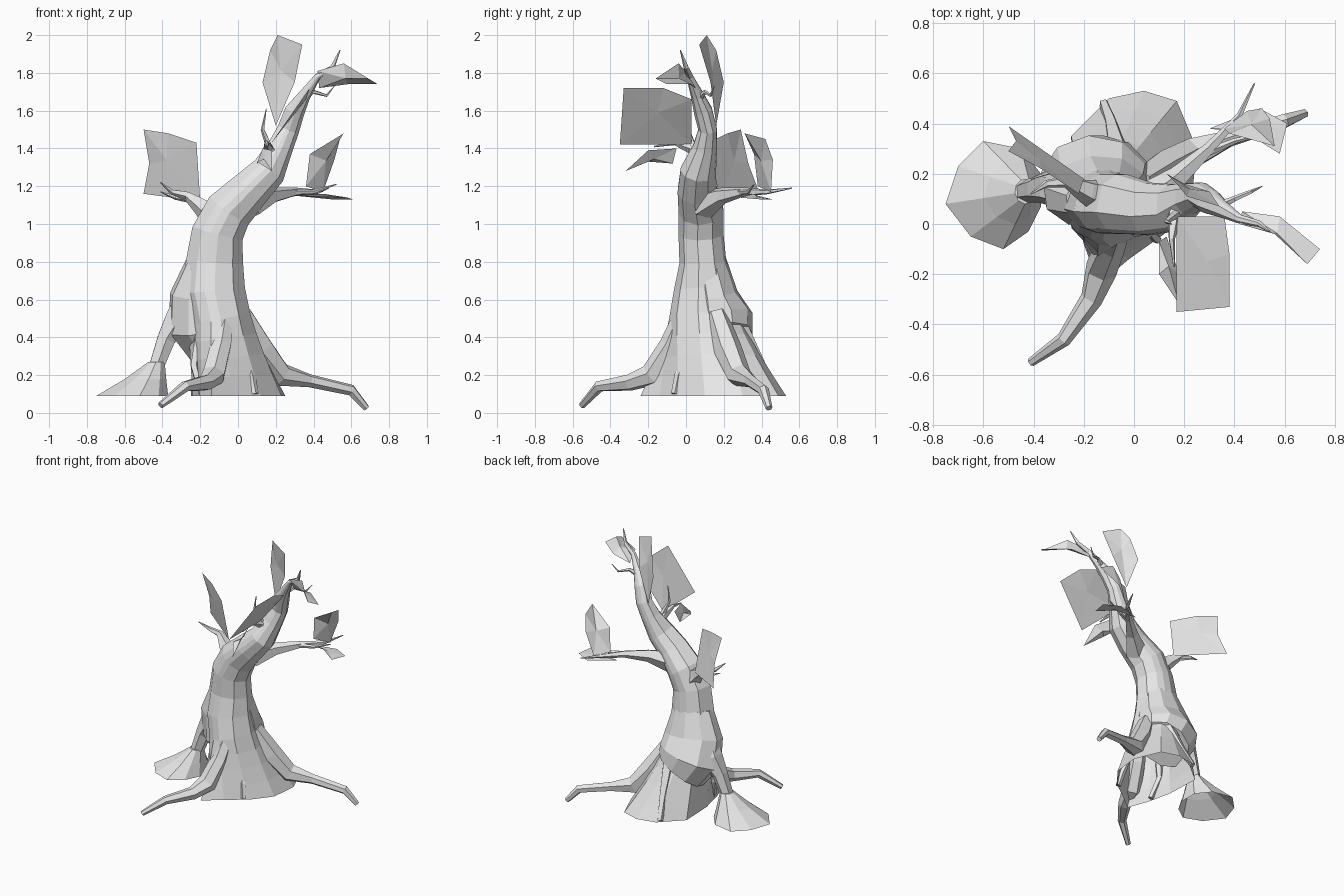
import bpy
import math
from mathutils import Vector

# Remove the default cube
default_cube = bpy.data.objects.get("Cube")
if default_cube:
    bpy.data.objects.remove(default_cube, do_unlink=True)

# Single bark colour
bark = bpy.data.materials.new("pale_grey_bark")
bark.use_nodes = True
bark_colour = (0.8, 0.8, 0.8, 1)
bark.diffuse_color = bark_colour
bark.node_tree.nodes["Principled BSDF"].inputs["Base Color"].default_value = bark_colour


def add_mesh(name, verts, faces):
    mesh = bpy.data.meshes.new(name)
    mesh.from_pydata([tuple(v) for v in verts], [], faces)
    mesh.materials.append(bark)
    mesh.update()
    part = bpy.data.objects.new(name, mesh)
    bpy.context.scene.collection.objects.link(part)
    return part


def even_angles(count):
    return [math.tau * (i + 0.5) / count for i in range(count)]


def path_rings(points, angles):
    """Cross-sections square to a path of (x, y, z, radius[, second radius])."""
    centres = [Vector(p[:3]) for p in points]
    rings = []
    side = None
    for i, centre in enumerate(centres):
        ahead = centres[min(i + 1, len(centres) - 1)]
        behind = centres[max(i - 1, 0)]
        along = (ahead - behind).normalized()
        if side is None:
            helper = Vector((0, 1, 0)) if abs(along.y) < 0.8 else Vector((0, 0, 1))
            side = helper.cross(along)
        # Carry the side direction along so that the tube does not twist
        side = (side - along * side.dot(along)).normalized()
        other = along.cross(side)
        ra, rb = points[i][3], points[i][-1]
        rings.append([centre + side * ra * math.cos(a) + other * rb * math.sin(a)
                      for a in angles])
    return rings


def loft(name, rings, cap_start=True, cap_end=True):
    count = len(rings[0])
    verts = [v for ring in rings for v in ring]
    faces = []
    for level in range(len(rings) - 1):
        low, high = level * count, (level + 1) * count
        for i in range(count):
            j = (i + 1) % count
            faces.append((low + i, low + j, high + j, high + i))
    if cap_start:
        faces.append(tuple(reversed(range(count))))
    if cap_end:
        faces.append(tuple(range(len(verts) - count, len(verts))))
    return add_mesh(name, verts, faces)


def branch(name, points, sides=5):
    return loft(name, path_rings(points, even_angles(sides)))


def leaf(name, outline):
    """Faceted sheet fanned out from its middle."""
    corners = [Vector(p) for p in outline]
    middle = sum(corners, Vector()) / len(corners)
    count = len(corners)
    faces = [(i, (i + 1) % count, count) for i in range(count)]
    return add_mesh(name, corners + [middle], faces)


# Outlines where the trunk and the side foot meet the ground
ground = 0.09
trunk_outline = [(.25, .3), (.17, .49), (.04, .53), (-.1, .5), (-.25, .35), (-.24, .1),
                 (-.2, -.08), (-.14, -.24), (-.02, -.14), (.12, -.04), (.23, .1)]
foot_outline = [(-.37, .2), (-.45, .3), (-.6, .33), (-.7, .23), (-.75, .08),
                (-.65, -.05), (-.52, -.1), (-.42, -.03), (-.37, .07)]

# Leaning trunk running out into the top twig
trunk_path = [
    (-.1, .1, .5, .17, .19), (-.13, .095, .65, .17, .16), (-.125, .09, .8, .155, .125),
    (-.11, .08, .95, .14, .12), (-.05, .08, 1.07, .13, .12), (.06, .06, 1.18, .11, .105),
    (.16, .065, 1.28, .095, .095), (.22, .1, 1.4, .07, .065), (.265, .115, 1.5, .06, .05),
    (.3, .09, 1.6, .055, .05), (.35, .06, 1.68, .035), (.42, .02, 1.78, .018),
    (.5, 0, 1.83, .013), (.54, -.03, 1.92, .003)]
trunk_angles = [math.atan2(y - .15, x + .03) for x, y in trunk_outline]
trunk_rings = path_rings(trunk_path, trunk_angles)


def flare(outline, top_ring, steps, power):
    """Rings spreading from a top ring down to an outline on the ground."""
    rings = []
    for step in range(steps):
        t = step / steps
        spread = (1 - t) ** power
        rings.append([Vector((top.x + (x - top.x) * spread,
                              top.y + (y - top.y) * spread,
                              ground + (top.z - ground) * t))
                      for (x, y), top in zip(outline, top_ring)])
    return rings


loft("trunk", flare(trunk_outline, trunk_rings[0], 4, 1.15) + trunk_rings, cap_start=False)

# Swollen shoulder that overhangs the back and the side hollow
shoulder_path = [(-.1, .2, .38, .19, .16), (-.155, .165, .48, .225, .195),
                 (-.155, .13, .62, .21, .145), (-.13, .1, .8, .145, .115)]
loft("back_shoulder", path_rings(shoulder_path, even_angles(10)))

# Arched side root standing on a spreading foot
foot_top = [Vector((-.43 + .045 * math.cos(a), .13 + .05 * math.sin(a), .27))
            for a in [math.atan2(y - .12, x + .5) for x, y in foot_outline]]
loft("side_foot", flare(foot_outline, foot_top, 2, 1.15) + [foot_top], cap_start=False)
branch("arched_root", [(-.25, .13, .62, .08), (-.31, .15, .5, .085),
                       (-.38, .14, .39, .055), (-.43, .13, .25, .045)], 6)

# Long creeping roots
branch("front_root", [(-.06, .0, .55, .05), (-.09, -.08, .36, .06), (-.13, -.18, .2, .065),
                      (-.17, -.3, .16, .045), (-.28, -.46, .14, .03),
                      (-.41, -.55, .04, .018)], 6)
branch("left_root", [(.02, .16, .52, .06), (.12, .22, .34, .075), (.23, .28, .2, .065),
                     (.38, .34, .17, .035), (.6, .41, .12, .03), (.68, .44, .025, .018)], 6)

# Small roots around the base
branch("back_rib", [(-.06, .28, .46, .05), (-.09, .4, .24, .03), (-.12, .48, .1, .02)])
branch("front_nub", [(.05, .0, .28, .012), (.07, -.04, .2, .022), (.09, -.06, .1, .02)])
branch("hollow_rib", [(-.2, .02, .42, .03), (-.23, .0, .25, .025), (-.19, -.05, .1, .02)])

# Side branches and twigs
branch("right_branch", [(-.1, .1, 1.0, .08), (-.19, .13, 1.09, .05), (-.27, .17, 1.15, .025),
                        (-.35, .16, 1.17, .015), (-.41, .12, 1.22, .003)])
branch("right_twig", [(-.25, .16, 1.13, .02), (-.33, .21, 1.14, .012), (-.41, .18, 1.17, .003)])
branch("left_branch", [(.06, .09, 1.1, .08), (.18, .19, 1.15, .045), (.3, .3, 1.17, .025),
                       (.42, .43, 1.17, .013), (.48, .56, 1.19, .003)])
branch("left_twig", [(.28, .28, 1.17, .018), (.4, .33, 1.17, .012), (.52, .36, 1.21, .003)])
branch("front_branch", [(.21, .1, 1.31, .06), (.16, .03, 1.4, .03), (.15, -.06, 1.43, .013),
                        (.16, -.17, 1.41, .004)])
branch("front_twig", [(.17, .04, 1.4, .02), (.13, .01, 1.5, .01), (.15, .0, 1.61, .002)])
branch("top_twig", [(.34, .07, 1.66, .02), (.4, .1, 1.7, .012), (.47, .13, 1.68, .008),
                    (.51, .15, 1.73, .002)])

# Broad leaf sheets
leaf("top_leaf", [(.21, .11, 2), (.34, .07, 1.95), (.3, .13, 1.75), (.2, .16, 1.52),
                  (.13, .2, 1.75), (.17, .16, 1.92)])
leaf("crown_leaf", [(.42, 0, 1.81), (.43, .05, 1.72), (.58, .03, 1.74), (.74, -.1, 1.74),
                    (.69, -.16, 1.77), (.56, -.04, 1.85)])
leaf("front_leaf", [(.17, .03, 1.42), (.36, .03, 1.66), (.38, -.12, 1.72), (.38, -.33, 1.72),
                    (.17, -.35, 1.42)])
leaf("small_front_leaf", [(.13, -.05, 1.4), (.1, -.07, 1.32), (.1, -.2, 1.33),
                          (.18, -.32, 1.28), (.18, -.2, 1.39)])
leaf("right_leaf", [(-.5, .29, 1.5), (-.37, .22, 1.48), (-.22, .12, 1.43), (-.2, .18, 1.12),
                    (-.5, .39, 1.16), (-.47, .33, 1.32)])
leaf("left_leaf", [(.36, .38, 1.2), (.38, .36, 1.37), (.56, .31, 1.48), (.54, .42, 1.45),
                   (.51, .46, 1.34), (.45, .45, 1.17)])
leaf("low_left_leaf", [(.3, .38, 1.15), (.5, .46, 1.13), (.61, .4, 1.13), (.58, .28, 1.14),
                       (.45, .36, 1.16)])
